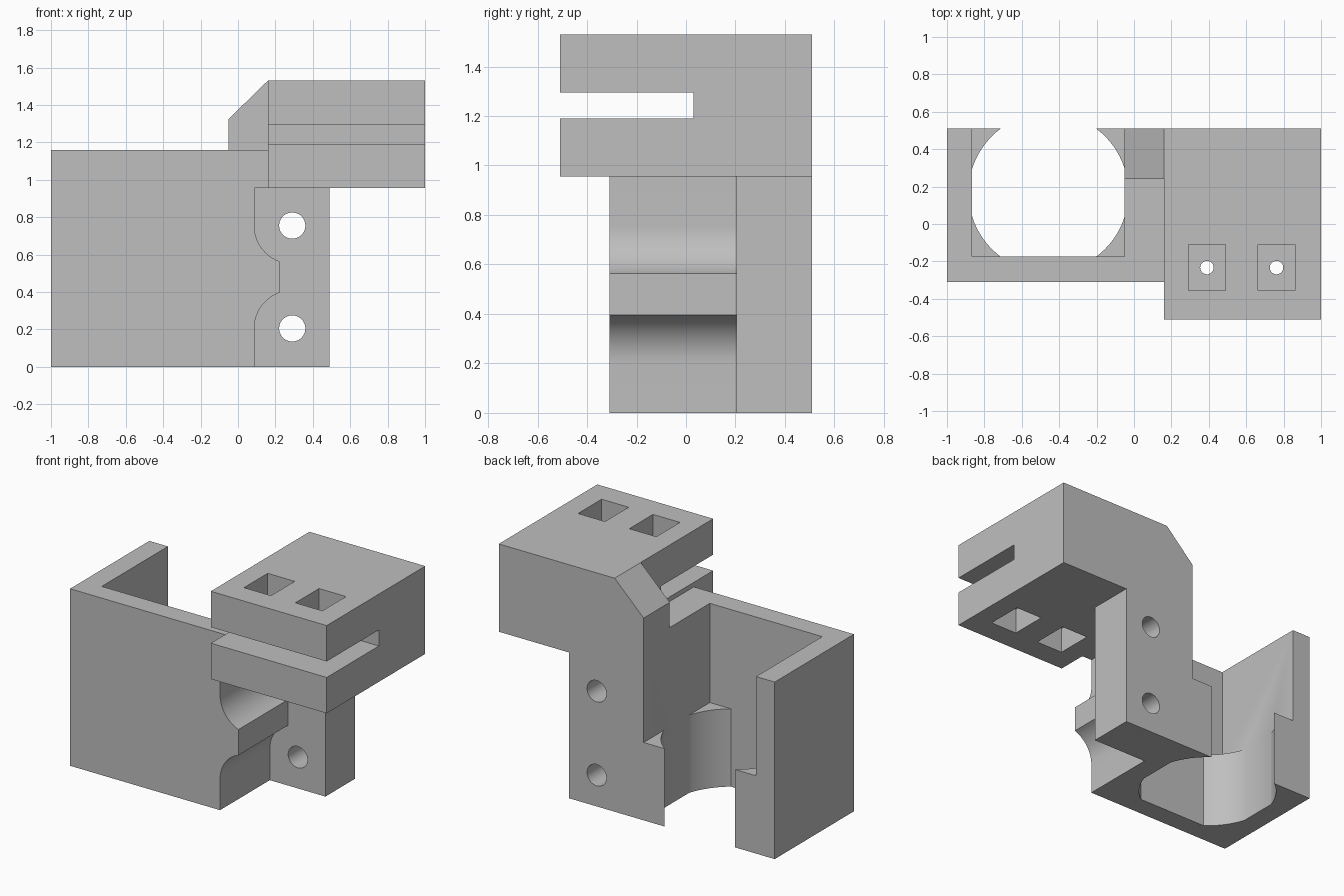
import bpy, bmesh
from math import radians, sin, cos, asin, acos, pi

if "Cube" in bpy.data.objects:
    bpy.data.objects.remove(bpy.data.objects["Cube"], do_unlink=True)

grey = bpy.data.materials.new("plain grey")
grey.use_nodes = True
grey.diffuse_color = (0.52, 0.52, 0.52, 1)
grey.node_tree.nodes["Principled BSDF"].inputs["Base Color"].default_value = grey.diffuse_color


def prism(name, points, axis, low, high):
    """Extrude a flat profile along y (points are x, z) or z (points are x, y)."""
    def place(p, d):
        return (p[0], d, p[1]) if axis == "y" else (p[0], p[1], d)
    bm = bmesh.new()
    base = bm.faces.new([bm.verts.new(place(p, low)) for p in points])
    top = bmesh.ops.extrude_face_region(bm, geom=[base])["geom"]
    shift = place((0, 0), high - low)
    bmesh.ops.translate(bm, vec=shift, verts=[v for v in top if isinstance(v, bmesh.types.BMVert)])
    bmesh.ops.recalc_face_normals(bm, faces=bm.faces)
    mesh = bpy.data.meshes.new(name)
    bm.to_mesh(mesh)
    bm.free()
    mesh.materials.append(grey)
    obj = bpy.data.objects.new(name, mesh)
    bpy.context.collection.objects.link(obj)
    return obj


def rect(x0, x1, a0, a1):
    return [(x0, a0), (x1, a0), (x1, a1), (x0, a1)]


def arc(cx, cy, r, start, end, n=16):
    return [(cx + r * cos(start + (end - start) * i / n),
             cy + r * sin(start + (end - start) * i / n)) for i in range(n + 1)]


def circle(cx, cy, r):
    return arc(cx, cy, r, 0, 2 * pi, 48)[:-1]


def combine(target, tool, operation):
    """Apply a boolean and discard the tool."""
    mod = target.modifiers.new("combine", "BOOLEAN")
    mod.operation, mod.solver, mod.object = operation, "EXACT", tool
    bpy.ops.object.select_all(action="DESELECT")
    bpy.context.view_layer.objects.active = target
    target.select_set(True)
    bpy.ops.object.modifier_apply(modifier=mod.name)
    bpy.data.objects.remove(tool, do_unlink=True)


LEFT, FRONT, BACK = -1.0, -0.31, 0.51
HEAD_X, HEAD_Z, TOP, RIM = 0.16, 0.955, 1.53, 1.16
SCREW_X, SCREW_Z, SCOOP = 0.29, (0.205, 0.755), 0.203

# Housing block with screw-access scoops down one side
tip = radians(70)
profile = [(LEFT, RIM), (LEFT, 0), (SCREW_X - SCOOP, 0)]
profile += arc(SCREW_X, SCREW_Z[0], SCOOP, pi, pi - tip)
profile += arc(SCREW_X, SCREW_Z[1], SCOOP, pi + tip, pi)
profile += [(SCREW_X - SCOOP, HEAD_Z), (HEAD_X, HEAD_Z), (HEAD_X, RIM)]
bracket = prism("mounting_bracket", profile, "y", FRONT, BACK)

# Back mounting plate, chamfered column and overhanging head
additions = [
    prism("back_plate", rect(-0.02, 0.49, 0, HEAD_Z), "y", 0.205, BACK),
    prism("column", [(-0.05, 0.9), (HEAD_X + 0.1, 0.9), (HEAD_X + 0.1, TOP),
                     (HEAD_X, TOP), (-0.05, 1.325)], "y", 0.24, BACK),
    prism("head", rect(HEAD_X, 1, HEAD_Z, TOP), "y", -0.51, BACK),
]
for part in additions:
    combine(bracket, part, "UNION")

# Rectangular pocket above a bore whose sides are flattened by the pocket walls
mid_x, mid_y, half_x, half_y, r = -0.4575, 0.1675, 0.4075, 0.3425, 0.427
a, b = acos(half_x / r), asin(half_y / r)
bore = arc(mid_x, mid_y, r, a, b)
bore += [(bore[-1][0], 0.6), (2 * mid_x - bore[-1][0], 0.6)]
for start, end in ((pi - b, pi - a), (pi + a, pi + b), (-b, -a)):
    bore += arc(mid_x, mid_y, r, start, end)
cutters = [
    prism("bore", bore, "z", -0.1, 0.7),
    prism("pocket", rect(mid_x - half_x, mid_x + half_x, mid_y - half_y, 0.6), "z", 0.51, 1.8),
]
# The pocket must not cut away the column, which starts at its wall
for z in SCREW_Z:
    cutters.append(prism("screw_hole", circle(SCREW_X, z, 0.07), "y", 0, 0.7))

# Slot through the head, with clamp holes recessed square at both ends
cutters.append(prism("slot", rect(0.1, 1.1, 1.19, 1.295), "y", -0.7, 0.03))
for x in (0.39, 0.762):
    square = rect(x - 0.098, x + 0.098, -0.355, -0.11)
    cutters.append(prism("clamp_hole", circle(x, -0.233, 0.036), "z", 0.8, 1.7))
    cutters.append(prism("upper_recess", square, "z", TOP - 0.17, 1.7))
    cutters.append(prism("lower_recess", square, "z", 0.8, HEAD_Z + 0.17))
for cutter in cutters:
    combine(bracket, cutter, "DIFFERENCE")

# Merge flat regions and smooth only the curved walls
bm = bmesh.new()
bm.from_mesh(bracket.data)
bmesh.ops.remove_doubles(bm, verts=bm.verts, dist=0.0001)
bmesh.ops.dissolve_limit(bm, angle_limit=radians(0.5), verts=bm.verts, edges=bm.edges)
bm.to_mesh(bracket.data)
bm.free()
bpy.ops.object.select_all(action="DESELECT")
bracket.select_set(True)
bpy.context.view_layer.objects.active = bracket
bpy.ops.object.shade_smooth_by_angle(angle=radians(20))
